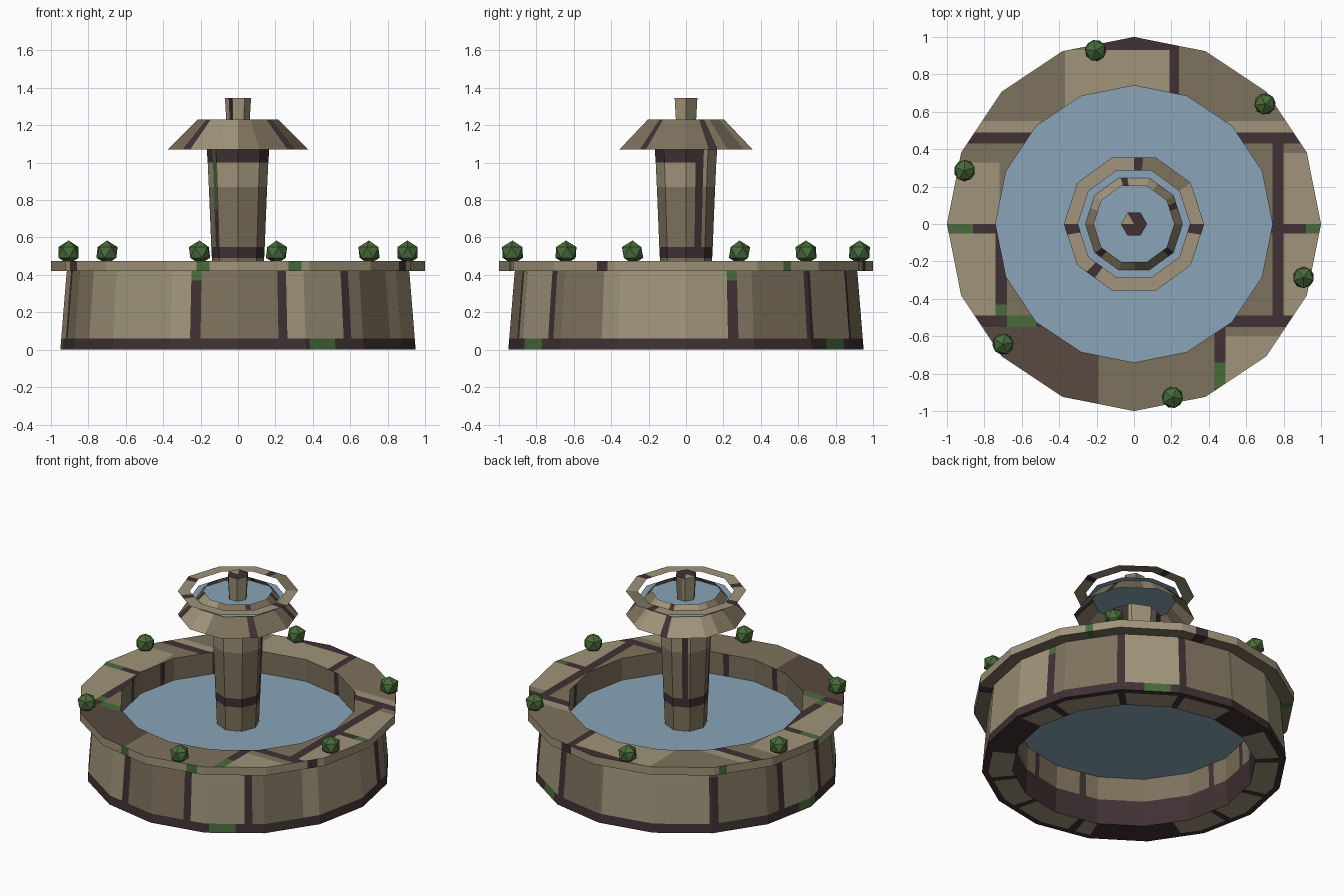
import bpy, bmesh
from math import sin, cos, pi, radians, degrees, atan2, hypot
from mathutils import Vector

cube = bpy.data.objects.get("Cube")
if cube:
    bpy.data.objects.remove(cube)


# Materials
def linear(c):
    c /= 255
    return c / 12.92 if c < 0.04045 else ((c + 0.055) / 1.055) ** 2.4


def material(name, *rgb):
    m = bpy.data.materials.new(name)
    m.use_nodes = True
    colour = [linear(c) for c in rgb] + [1]
    m.diffuse_color = colour
    m.node_tree.nodes["Principled BSDF"].inputs["Base Color"].default_value = colour
    return m


MATS = [material("light stone", 160, 148, 122), material("mid stone", 126, 114, 93),
        material("dark stone", 88, 74, 64), material("mortar", 64, 49, 51),
        material("moss", 72, 107, 58), material("water", 138, 165, 184)]
LIGHT, MID, DARK, MORTAR, MOSS, WATER = range(6)


def finish(name, bm):
    mesh = bpy.data.meshes.new(name)
    bm.to_mesh(mesh)
    bm.free()
    for m in MATS:
        mesh.materials.append(m)
    obj = bpy.data.objects.new(name, mesh)
    bpy.context.collection.objects.link(obj)
    return obj


def paint(bm, rule):
    """Rule takes the angle in degrees and the centre of each face."""
    for f in bm.faces:
        c = f.calc_center_median()
        f.material_index = rule(degrees(atan2(c.y, c.x)) % 360, c)


def lathe(sides, profile, cuts=()):
    """Faceted ring from (radius, height) points, with extra seams at the cut angles."""
    step = 360 / sides
    angles = sorted({round(k * step, 3) for k in range(sides)} | {c % 360 for c in cuts})
    bm = bmesh.new()
    rows = []
    for r, z in profile:
        row = []
        for a in angles:
            k = cos(radians(step / 2)) / cos(radians(a % step - step / 2))
            row.append(bm.verts.new((r * k * cos(radians(a)), r * k * sin(radians(a)), z)))
        rows.append(row)
    for lo, hi in zip(rows, rows[1:]):
        for i in range(len(angles)):
            j = (i + 1) % len(angles)
            bm.faces.new((lo[i], lo[j], hi[j], hi[i]))
    return bm


def part(name, sides, profile, cuts, rule):
    bm = lathe(sides, profile, cuts)
    paint(bm, rule)
    return finish(name, bm)


def disc(name, sides, r, z, rule):
    bm = bmesh.new()
    ring = [bm.verts.new((r * cos(2 * pi * k / sides), r * sin(2 * pi * k / sides), z))
            for k in range(sides)]
    centre = bm.verts.new((0, 0, z))
    for k in range(sides):
        bm.faces.new((centre, ring[k], ring[(k + 1) % sides]))
    paint(bm, rule)
    return finish(name, bm)


def within(a, spans):
    return any(lo < a < hi for lo, hi in spans)


# Basin wall: the brick course repeats every third of a turn
JOINTS = [(14, 17.5), (43.5, 46.5), (67.5, 70.5)]
MOSS_SPAN = (54, 64)
course = [a + 120 * k for k in range(3)
          for a in [e for s in JOINTS + [MOSS_SPAN] for e in s] + [91]]


def wall_rule(a, c):
    a %= 120
    if c.z < 0.06:
        return MOSS if within(a, [MOSS_SPAN]) else MORTAR
    if within(a, JOINTS):
        return MOSS if c.z > 0.37 and a < 20 else MORTAR
    return MID if 16 < a < 45 or 69 < a < 91 else LIGHT


part("basin_wall", 16, [(0.95, 0), (0.945, 0.06), (0.92, 0.37), (0.915, 0.42)], course, wall_rule)


def inner_rule(a, c):
    if c.z < 0.17 or within(a % 120, JOINTS):
        return MORTAR
    return MID


part("basin_inner_wall", 16, [(0.74, 0.475), (0.75, 0.17), (0.76, 0)], course, inner_rule)


def foot_rule(a, c):
    if within(a % 120, JOINTS) or 91 < a % 120 or hypot(c.x, c.y) > 0.9:
        return MORTAR
    return LIGHT


part("basin_foot", 16, [(0.76, 0), (0.91, 0), (0.95, 0)], course, foot_rule)

# Rim edge and underside
EDGE_MOSS = [(32, 35), (137, 140), (257, 261), (286, 290)]
EDGE_JOINTS = [(73, 78), (178, 181), (205, 209), (331, 335)]


def edge_rule(a, c):
    if within(a, EDGE_MOSS):
        return MOSS
    if within(a, EDGE_JOINTS):
        return MORTAR
    return MID if c.z < 0.43 else LIGHT


part("rim_edge", 16, [(0.91, 0.42), (1, 0.42), (1, 0.475)],
     [e for s in EDGE_MOSS + EDGE_JOINTS for e in s], edge_rule)

# Rim top: paving patches (x0, x1, y0, y1, colour), later ones lie over earlier ones
PATCHES = [
    (-.37, .19, .6, .93, LIGHT), (-.2, .19, .93, 1, MORTAR), (.19, .24, .6, 1, MORTAR),
    (-1, -.5, .49, .55, LIGHT), (.5, 1, .49, .55, LIGHT),
    (-1, -.5, .43, .49, MORTAR), (.5, 1, .43, .49, MORTAR),
    (-1, -.72, 0, .33, LIGHT), (-1, -.74, -.49, -.05, LIGHT), (.8, 1, -.49, .38, LIGHT),
    (-1, -.7, -.05, 0, MORTAR), (.7, 1, -.05, 0, MORTAR),
    (-.8, -.19, -1, -.55, DARK), (.49, .8, -1, -.6, LIGHT),
    (-.74, -.68, -.5, 0, MORTAR), (.74, .8, -.5, .46, MORTAR),
    (-1, -.4, -.55, -.49, MORTAR), (.45, 1, -.55, -.49, MORTAR),
    (.43, .49, -.9, -.55, MORTAR), (.43, .49, -.88, -.74, MOSS),
    (-1, -.86, -.05, 0, MOSS), (.92, 1, -.05, 0, MOSS),
    (-.74, -.68, -.49, -.43, MOSS), (-.68, -.52, -.55, -.49, MOSS)]


def paving_rule(a, c):
    colour = MID
    for x0, x1, y0, y1, m in PATCHES:
        if x0 < c.x < x1 and y0 < c.y < y1:
            colour = m
    return colour


bm = lathe(16, [(1, 0.475), (0.74, 0.475)])
for axis, cols in ((Vector((1, 0, 0)), (0, 1)), (Vector((0, 1, 0)), (2, 3))):
    for d in sorted({p[i] for p in PATCHES for i in cols}):
        if abs(d) < 1:
            bmesh.ops.bisect_plane(bm, geom=bm.verts[:] + bm.edges[:] + bm.faces[:],
                                   plane_co=axis * d, plane_no=axis)
paint(bm, paving_rule)
finish("rim_top", bm)

# Pool water
disc("pool_water", 16, 0.74, 0.325, lambda a, c: WATER)

# Column
COLUMN_JOINTS = [(20, 37), (115, 130), (207, 222)]


def column_rule(a, c):
    if within(a, COLUMN_JOINTS) and c.z > 0.49:
        return MOSS if a > 200 and c.z > 0.75 else MORTAR
    if 0.49 < c.z < 0.55 or (c.z > 1.0 and not 37 < a < 115):
        return MORTAR
    return LIGHT if c.z > 0.87 else MID


part("column", 8, [(0.133, 0.325), (0.14, 0.49), (0.143, 0.55), (0.151, 0.75), (0.156, 0.87),
                   (0.162, 1.0), (0.167, 1.07)],
     [e for s in COLUMN_JOINTS for e in s], column_rule)
disc("column_top", 8, 0.167, 1.07, lambda a, c: MID)

# Upper bowl: sloping skirt, flat hovering rim and water
SKIRT_JOINTS = [(20, 28), (98, 106), (217, 225), (317, 325)]
part("bowl_skirt", 10, [(0.375, 1.07), (0.215, 1.23)],
     [e for s in SKIRT_JOINTS for e in s] + [60, 160, 270],
     lambda a, c: MORTAR if within(a, SKIRT_JOINTS) else
     MID if a < 60 or 160 < a < 217 or a > 270 else LIGHT)
RING_JOINTS = [(82, 90), (180, 189), (225, 234), (351, 360)]
part("bowl_rim", 10, [(0.375, 1.23), (0.3, 1.23)],
     [e for s in RING_JOINTS for e in s] + [36],
     lambda a, c: MORTAR if within(a, RING_JOINTS) else MID if 36 < a < 82 else LIGHT)
disc("bowl_water", 10, 0.3, 1.185, lambda a, c: WATER)

# Spout
part("spout", 6, [(0.06, 1.185), (0.07, 1.345)], [100, 215, 245],
     lambda a, c: MORTAR if 215 < a < 245 else MID if a < 100 else LIGHT)
disc("spout_top", 6, 0.07, 1.345, lambda a, c: LIGHT if 90 < a < 180 else MORTAR)

# Moss tufts around the rim
for k in range(6):
    bm = bmesh.new()
    bmesh.ops.create_icosphere(bm, subdivisions=1, radius=0.064)
    paint(bm, lambda a, c: MOSS)
    tuft = finish("moss_tuft_%d" % (k + 1), bm)
    a = radians(42.5 + 60 * k)
    tuft.location = (0.95 * cos(a), 0.95 * sin(a), 0.52)
    tuft.rotation_euler.z = a
